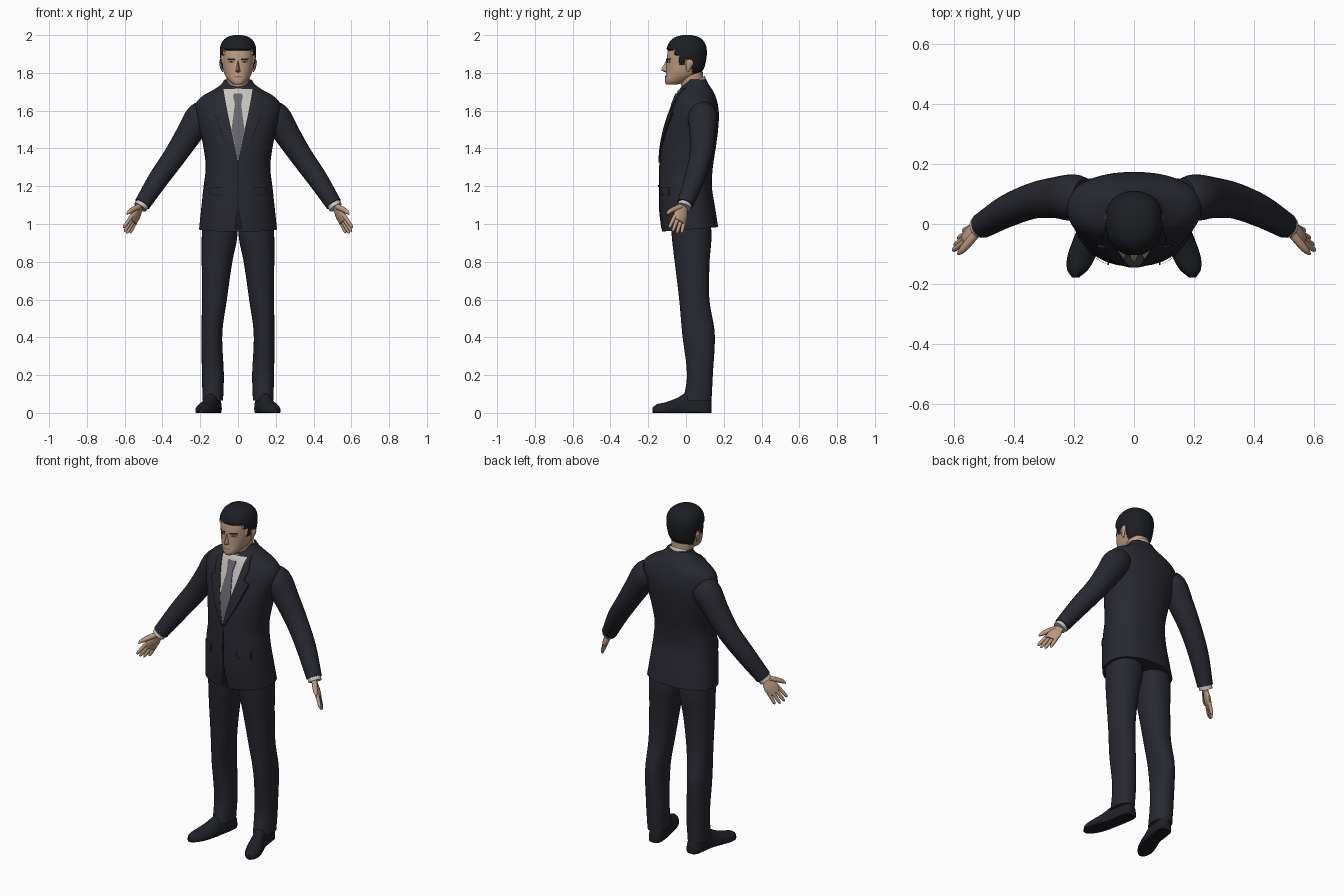
import bpy, bmesh, math
from mathutils import Vector

if "Cube" in bpy.data.objects:
    bpy.data.objects.remove(bpy.data.objects["Cube"])

def mat(name, c):
    m = bpy.data.materials.new(name)
    m.diffuse_color = (*c, 1)
    m.use_nodes = True
    m.node_tree.nodes["Principled BSDF"].inputs["Base Color"].default_value = m.diffuse_color
    return m

SUIT = mat("suit_navy", (0.021, 0.022, 0.030))
SHADE = mat("dark_gap", (0.010, 0.010, 0.014))
SHOE = mat("shoe_black", (0.014, 0.015, 0.020))
HAIR = mat("hair_black", (0.012, 0.013, 0.017))
SKIN = mat("skin", (0.50, 0.33, 0.22))
LIPS = mat("skin_dark", (0.27, 0.16, 0.11))
SHIRT = mat("shirt_white", (0.58, 0.55, 0.52))
TIE = mat("tie_grey", (0.13, 0.13, 0.15))
P = 2.2  # roundness of cross-sections

def finish(name, bm, mats, angle=40):
    bmesh.ops.recalc_face_normals(bm, faces=bm.faces)
    me = bpy.data.meshes.new(name)
    bm.to_mesh(me)
    bm.free()
    for m in mats:
        me.materials.append(m)
    ob = bpy.data.objects.new(name, me)
    bpy.context.collection.objects.link(ob)
    bpy.ops.object.select_all(action='DESELECT')
    ob.select_set(True)
    bpy.context.view_layer.objects.active = ob
    bpy.ops.object.shade_smooth_by_angle(angle=math.radians(angle))
    return ob

def loft(name, rings, mats, rule=None):
    bm = bmesh.new()
    vs = [[bm.verts.new(p) for p in r] for r in rings]
    n = len(vs[0])
    for a, b in zip(vs, vs[1:]):
        for i in range(n):
            bm.faces.new((a[i], a[(i + 1) % n], b[(i + 1) % n], b[i]))
    bm.faces.new(vs[0])
    bm.faces.new(vs[-1])
    if rule:
        for f in bm.faces:
            f.material_index = rule(f.calc_center_median())
    return finish(name, bm, mats)

def sample(tab, t):
    """Smooth interpolation of table rows keyed by their first column."""
    t = min(max(t, tab[0][0]), tab[-1][0])
    i = max(k for k in range(len(tab) - 1) if tab[k][0] <= t)
    a, b = tab[i], tab[i + 1]
    h = b[0] - a[0]
    u = (t - a[0]) / h
    def slope(k, c):
        lo, hi = tab[max(k - 1, 0)], tab[min(k + 1, len(tab) - 1)]
        return (hi[c] - lo[c]) / (hi[0] - lo[0])
    return [(2*u**3 - 3*u*u + 1) * a[c] + (u**3 - 2*u*u + u) * h * slope(i, c)
            + (3*u*u - 2*u**3) * b[c] + (u**3 - u*u) * h * slope(i + 1, c)
            for c in range(1, len(a))]

def section(hw, yf, yb, z, n=48, xc=0):
    cy = yf + (yb - yf) * 0.55
    out = []
    for i in range(n):
        c, s = math.cos(2 * math.pi * i / n), math.sin(2 * math.pi * i / n)
        x = hw * math.copysign(abs(c) ** (2 / P), c)
        d = (yb - cy) if s > 0 else (cy - yf)
        out.append(Vector((xc + x, cy + d * math.copysign(abs(s) ** (2 / P), s), z)))
    return out

def steps(a, b, n):
    return [a + (b - a) * i / n for i in range(n + 1)]

def patch(name, tab, rows, off, m, n=12, cols=6):
    """Thin plate laid on the front of a lofted body; rows are (z, x0, x1)."""
    bm = bmesh.new()
    grid = []
    for a, b in zip(rows, rows[1:]):
        for k in range(n + 1):
            z, x0, x1 = (p + (q - p) * k / n for p, q in zip(a, b))
            hw, yf, yb = sample(tab, z)
            cy = yf + (yb - yf) * 0.55
            xs = steps(x0, x1, cols)
            line = []
            for j, x in enumerate([xs[0]] + xs + [xs[-1]]):
                o = -0.004 if j in (0, cols + 2) else off
                r = max(0, 1 - min(1, abs(x) / hw) ** P) ** (1 / P)
                line.append(bm.verts.new((x, cy - (cy - yf) * r - o, z)))
            grid.append(line)
    for a, b in zip(grid, grid[1:]):
        for j in range(len(a) - 1):
            bm.faces.new((a[j], a[j + 1], b[j + 1], b[j]))
    bmesh.ops.remove_doubles(bm, verts=bm.verts, dist=1e-5)
    return finish(name, bm, [m])

def tube(name, pts, m, n=20, sub=6, side=None, flat=1):
    """Smooth tube through (x, y, z, radius); optional flattening across side."""
    tab = [(i, *p) for i, p in enumerate(pts)]
    samples = [sample(tab, t) for t in steps(0, len(pts) - 1, sub * (len(pts) - 1))]
    cs = [Vector(s[:3]) for s in samples]
    rings = []
    for i, c in enumerate(cs):
        d = (cs[min(i + 1, len(cs) - 1)] - cs[max(i - 1, 0)]).normalized()
        u = Vector(side or (0, 1, 0))
        u = (u - d * u.dot(d)).normalized()
        v = d.cross(u)
        r = samples[i][3]
        rings.append([c + r * (u * math.cos(a) + v * math.sin(a) * flat)
                      for a in steps(0, 2 * math.pi, n)[:-1]])
    return loft(name, rings, [m])

# Jacket body: (z, half width, front y, back y)
TORSO = [(0.97, .206, -.127, .17), (1.08, .195, -.14, .155), (1.2, .182, -.142, .137),
         (1.3, .171, -.14, .142), (1.4, .182, -.134, .157), (1.5, .203, -.115, .170),
         (1.58, .222, -.09, .174), (1.64, .222, -.068, .167), (1.68, .185, -.052, .155),
         (1.71, .130, -.038, .14), (1.74, .088, -.012, .12), (1.765, .072, 0, .108)]
rings = []
for z in steps(0.97, 1.765, 60):
    ring = section(*sample(TORSO, z), z, 64)
    for p in ring:
        p.z += 0.08 * p.y * max(0, 1 - (z - 0.97) / 0.12)
    rings.append(ring)
loft("jacket_body", rings, [SUIT])

# Shirt front, tie, jacket opening and button
patch("shirt_front", TORSO, [(1.34, -.002, .002), (1.5, -.036, .036), (1.6, -.058, .058), (1.715, -.078, .078)], .003, SHIRT)
patch("tie", TORSO, [(1.345, -.003, .003), (1.5, -.034, .034), (1.635, -.017, .017)], .007, TIE)
patch("tie_knot", TORSO, [(1.63, -.016, .016), (1.68, -.026, .026), (1.69, -.02, .02)], .009, TIE)
patch("jacket_opening", TORSO, [(.972, -.024, .024), (1.10, -.002, .002)], .003, SHADE)
patch("front_seam", TORSO, [(1.10, -.002, .002), (1.34, -.002, .002)], .002, SHADE)
patch("button", TORSO, [(1.195, -.006, .006), (1.207, -.006, .006)], .007, SHADE, 2, 2)

# Legs: (z, centre x, half width, front y, back y)
LEG = [(.065, .133, .054, -.015, .135), (.2, .133, .058, .005, .142), (.42, .138, .055, -.02, .152),
       (.6, .125, .066, -.036, .124), (.8, .111, .081, -.06, .125), (.93, .098, .094, -.075, .135),
       (1.02, .096, .092, -.08, .13)]
# Shoes: (y, centre x, half width, height)
FOOT = [(-.178, .195, .012, .028), (-.155, .189, .034, .045), (-.11, .176, .047, .056),
        (-.05, .157, .046, .078), (0, .142, .041, .105), (.07, .130, .042, .11),
        (.12, .125, .037, .09), (.136, .125, .02, .06)]
# Sleeves: (x, y, z, radius)
ARM = [(.165, .085, 1.595, .068), (.205, .088, 1.56, .078), (.26, .088, 1.475, .069),
       (.335, .078, 1.36, .060), (.42, .045, 1.24, .054), (.507, -.005, 1.105, .043)]

for s, tag in ((1, "left"), (-1, "right")):
    rings = []
    for z in steps(.065, 1.02, 40):
        xc, hw, yf, yb = sample(LEG, z)
        rings.append(section(hw, yf, yb, z, 32, s * xc))
    loft(f"{tag}_trouser_leg", rings, [SUIT])

    rings = []
    for y in steps(-.178, .136, 30):
        xc, hw, h = sample(FOOT, y)
        rings.append([(s * (xc + hw * math.cos(a)), y, max(0, h * (math.sin(a) + .3) / 1.3))
                      for a in steps(0, 2 * math.pi, 24)[:-1]])
    loft(f"{tag}_shoe", rings, [SHOE, SHADE], lambda c: int(c.z < .012))

    def limb(name, pts, m, **k):
        side = k.pop("side", (0, 1, 0))
        tube(f"{tag}_{name}", [(s * p[0], *p[1:]) for p in pts], m,
             side=(s * side[0], side[1], side[2]), **k)

    limb("sleeve", ARM, SUIT, n=28)
    limb("shirt_cuff", [(.49, .005, 1.13, .036), (.518, -.011, 1.088, .037)], SHIRT)

    # Hand: palm, four fingers and a thumb
    w = Vector((.508, -.008, 1.103))
    d = Vector((.088, -.052, -.15)).normalized()
    u = Vector((.5, -.75, 0))
    u = (u - d * u.dot(d)).normalized()
    def at(along, across, r):
        return (*(w + d * along + u * across), r)
    limb("palm", [at(0, 0, .027), at(.035, .002, .033), at(.07, 0, .041), at(.108, 0, .036)],
         SKIN, side=u, flat=.42)
    for i, (b, ln) in enumerate(((-.030, .055), (-.010, .072), (.011, .076), (.031, .068))):
        limb(f"finger_{i + 1}", [at(.09, b, .011), at(.10 + ln * .5, b * 1.15, .0098),
             at(.10 + ln * .92, b * 1.25, .008), at(.105 + ln, b * 1.27, .003)], SKIN, n=10, sub=3)
    limb("thumb", [at(.025, .018, .016), at(.06, .05, .014), at(.088, .070, .011),
         at(.108, .078, .004)], SKIN, n=10, sub=3)

    # Lapels, pocket flaps and chest seam
    def strip(name, rows, off, m, tab=TORSO, n=8):
        patch(f"{tag}_{name}", tab, [(z, s * a, s * b) for z, a, b in rows], off, m, n)
    strip("lapel", [(1.325, 0, .006), (1.46, .027, .075), (1.585, .054, .122), (1.60, .057, .095),
                    (1.66, .068, .108), (1.72, .078, .094)], .007, SUIT)
    strip("lapel_edge", [(1.33, .006, .010), (1.46, .075, .080), (1.585, .122, .127)], .003, SHADE)
    strip("pocket_flap", [(1.155, .088, .150), (1.195, .083, .150)], .008, SUIT)
    strip("pocket_shadow", [(1.151, .086, .152), (1.156, .086, .152)], .003, SHADE)

# Neck and shirt collar
tube("neck", [(0, .04, 1.66, .058), (0, .035, 1.73, .059), (0, .028, 1.80, .062)], SKIN, n=32)
def collar_ring(r, z):
    return [(r * 1.03 * math.cos(a), .034 + r * math.sin(a), z + .5 * r * math.sin(a))
            for a in steps(0, 2 * math.pi, 40)[:-1]]
loft("shirt_collar", [collar_ring(.082, 1.695), collar_ring(.072, 1.73), collar_ring(.066, 1.752),
                      collar_ring(.060, 1.751)], [SHIRT])

# Head with hair raised above the hairline
HEAD = [(1.738, .022, -.103, -.05), (1.745, .036, -.109, -.02), (1.765, .054, -.111, .02),
        (1.79, .070, -.107, .066), (1.82, .080, -.105, .088), (1.86, .086, -.103, .098),
        (1.90, .089, -.099, .102), (1.94, .086, -.09, .098), (1.97, .071, -.072, .082),
        (1.988, .048, -.046, .058), (1.996, .018, -.012, .026)]
def hairline(y):
    if y < -.06:
        return 1.922
    if y < -.035:
        return 1.895
    if y < -.005:
        return 1.842
    return 1.872 if y < .03 else 1.79
rings = []
for z in steps(1.738, 1.996, 60):
    ring = section(*sample(HEAD, z), z, 72)
    for p in ring:
        if z > hairline(p.y):
            p += Vector((p.x * .08, (p.y - .005) * .085, .004))
    rings.append(ring)
loft("head", rings, [SKIN, HAIR], lambda c: int(c.z > hairline(c.y)))

# Nose
bm = bmesh.new()
v = [bm.verts.new(p) for p in ((0, -.104, 1.868), (-.017, -.096, 1.806), (0, -.133, 1.815), (.017, -.096, 1.806),
                               (0, -.11, 1.802))]
for f in ((0, 1, 2), (0, 2, 3), (1, 4, 2), (2, 4, 3)):
    bm.faces.new([v[i] for i in f])
finish("nose", bm, [SKIN])

# Face details and ears
patch("mouth", HEAD, [(1.776, -.022, .022), (1.783, -.024, .024)], .002, LIPS, 2)
for s, tag in ((1, "left"), (-1, "right")):
    patch(f"{tag}_eyebrow", HEAD, [(1.869, s * .014, s * .052), (1.877, s * .018, s * .060)], .004, HAIR, 3)
    patch(f"{tag}_eye_socket", HEAD, [(1.852, s * .022, s * .050), (1.869, s * .014, s * .054)], .002, LIPS, 3)
    patch(f"{tag}_eye", HEAD, [(1.856, s * .030, s * .040), (1.864, s * .030, s * .040)], .004, SHADE, 2, 2)
    tube(f"{tag}_ear", [(s * .082, .008, 1.806, .006), (s * .088, .012, 1.825, .013), (s * .092, .02, 1.855, .019),
                        (s * .092, .022, 1.872, .007)], SKIN, n=14, flat=.4)
